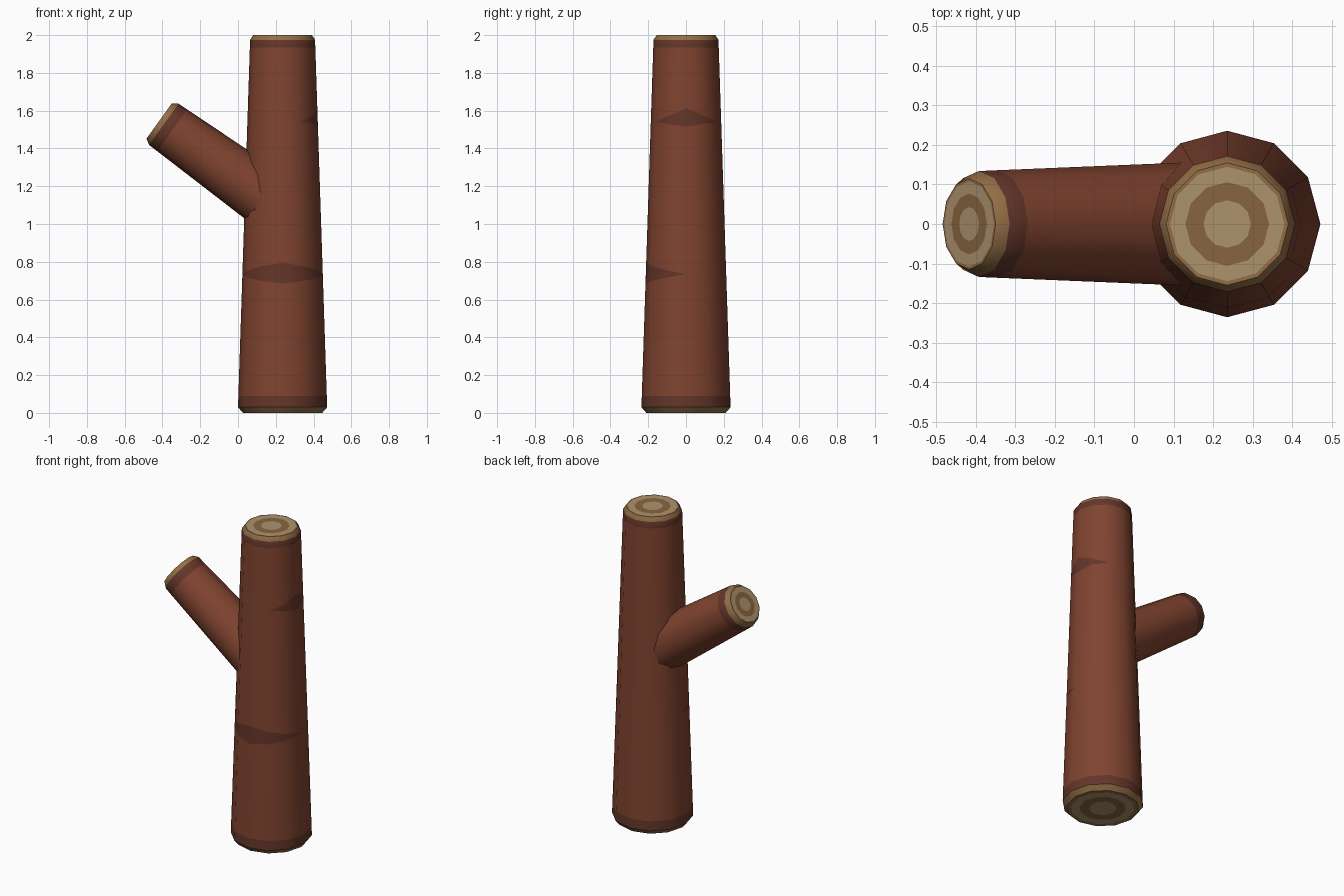
import bpy, bmesh, math
from mathutils import Matrix

if "Cube" in bpy.data.objects:
    bpy.data.objects.remove(bpy.data.objects["Cube"])

SIDES = 12


def material(name, color):
    m = bpy.data.materials.new(name)
    m.diffuse_color = (*color, 1)
    m.use_nodes = True
    m.node_tree.nodes["Principled BSDF"].inputs["Base Color"].default_value = m.diffuse_color
    return m


MATS = [material("bark", (0.215, 0.057, 0.029)),
        material("dark_bark", (0.125, 0.036, 0.022)),
        material("rim_wood", (0.29, 0.155, 0.06)),
        material("pale_wood", (0.42, 0.29, 0.155)),
        material("ring_wood", (0.25, 0.13, 0.05))]
BARK, DARK, RIM, PALE, RING = range(5)


def lathe(name, rings, place):
    """Rings are (radius function, height function, material of the band above)."""
    bm = bmesh.new()
    loops = []
    for radius, height, _ in rings:
        loop = []
        for i in range(SIDES):
            a = 2 * math.pi * i / SIDES
            z = height(i)
            r = radius(z)
            loop.append(bm.verts.new((r * math.cos(a), r * math.sin(a), z)))
        loops.append(loop)
    for k in range(len(loops) - 1):
        for i in range(SIDES):
            j = (i + 1) % SIDES
            f = bm.faces.new((loops[k][i], loops[k][j], loops[k + 1][j], loops[k + 1][i]))
            f.material_index = rings[k][2]
    # the heart of each sawn end
    for k in (0, -1):
        if rings[k][0](0) < 0.08:
            f = bm.faces.new(loops[k] if k else loops[k][::-1])
            f.material_index = PALE
    bmesh.ops.remove_doubles(bm, verts=bm.verts, dist=0.0005)
    me = bpy.data.meshes.new(name)
    bm.to_mesh(me)
    bm.free()
    for m in MATS:
        me.materials.append(m)
    ob = bpy.data.objects.new(name, me)
    bpy.context.collection.objects.link(ob)
    ob.matrix_world = place
    bpy.ops.object.select_all(action='DESELECT')
    bpy.context.view_layer.objects.active = ob
    ob.select_set(True)
    bpy.ops.object.shade_smooth_by_angle(angle=math.radians(40))


def flat(r, z, mat):
    return (lambda _: r, lambda _: z, mat)


def scar(taper, centre, tip, low, high):
    """Two ring loops that part around one column to form a dark bark scar."""
    def edge(offsets):
        def height(i):
            d = min((i - centre) % SIDES, (centre - i) % SIDES)
            return tip + (offsets[d] if d < len(offsets) else 0)
        return height
    return [(taper, edge(low), DARK), (taper, edge(high), BARK)]


# Trunk with sawn ends, dark edge bands and two scars
def trunk_r(z):
    return 0.236 + (0.172 - 0.236) * (z - 0.03) / 1.945


trunk = [flat(0.08 - 0.001, 0, RING), flat(0.135, 0, PALE), flat(0.185, 0, RIM),
         flat(0.21, 0, RIM), flat(0.236, 0.03, DARK), (trunk_r, lambda _: 0.09, BARK)]
trunk += scar(trunk_r, 9, 0.735, (-0.05, -0.037, -0.02), (0.06, 0.043, 0.02))
trunk += scar(trunk_r, 0, 1.54, (-0.025, -0.01), (0.072, 0.033))
trunk += [(trunk_r, lambda _: 1.935, DARK), flat(0.172, 1.975, RIM), flat(0.155, 2, RIM),
          flat(0.145, 2, PALE), flat(0.106, 2, RING), flat(0.06, 2, PALE)]
lathe("trunk", trunk, Matrix.Translation((0.236, 0, 0)))

# Side branch: local origin at the tip edge, local z pointing outward
branch = [flat(0.159, -0.74, BARK), flat(0.136, -0.055, DARK), flat(0.134, 0, RIM),
          flat(0.115, 0.03, RIM), flat(0.108, 0.03, PALE), flat(0.077, 0.03, RING),
          flat(0.043, 0.03, PALE)]
lathe("side_branch", branch,
      Matrix.Translation((-0.393, 0, 1.528)) @ Matrix.Rotation(math.radians(-54.3), 4, 'Y'))
